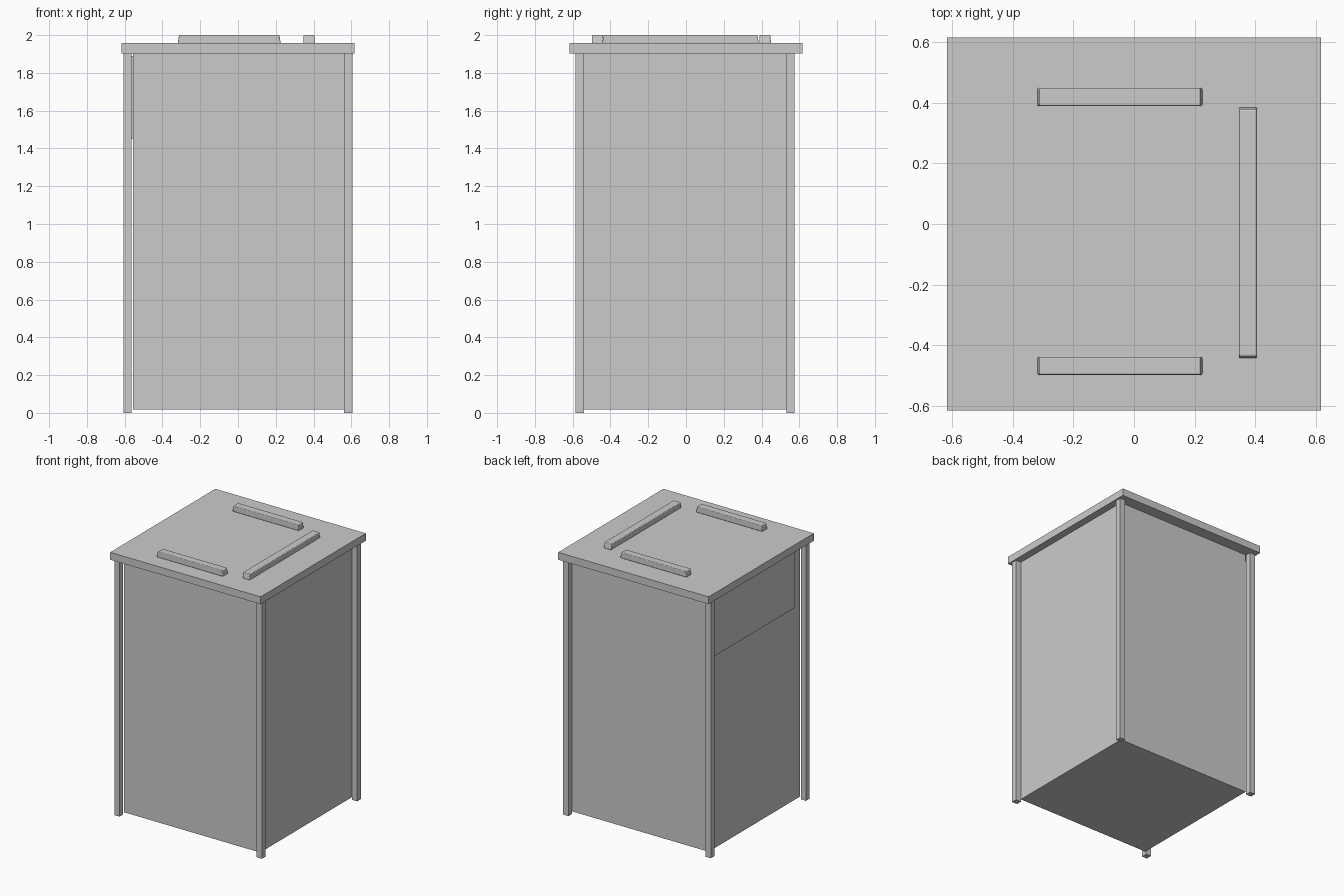
import bpy, bmesh

if "Cube" in bpy.data.objects:
    bpy.data.objects.remove(bpy.data.objects["Cube"])


def block(name, lo, hi, inset=(0, 0), bevel=0):
    """Box between two corners; the top face can be inset in x and y."""
    bm = bmesh.new()
    bmesh.ops.create_cube(bm, size=1)
    for v in bm.verts:
        top = v.co.z > 0
        for i in range(3):
            side = 1 if v.co[i] > 0 else -1
            v.co[i] = hi[i] if side > 0 else lo[i]
            if top and i < 2:
                v.co[i] -= side * inset[i]
    mesh = bpy.data.meshes.new(name)
    bm.to_mesh(mesh)
    bm.free()
    obj = bpy.data.objects.new(name, mesh)
    bpy.context.collection.objects.link(obj)
    if bevel:
        mod = obj.modifiers.new("Soft edges", 'BEVEL')
        mod.width = bevel
        mod.segments = 3
    return obj


# Cabinet body, recessed between the posts
block("cabinet_body", (-0.557, -0.543, 0.019), (0.562, 0.531, 1.903))

# Four corner posts
for side, x0, x1 in (("left", -0.606, -0.563), ("right", 0.562, 0.606)):
    for end, y0, y1 in (("front", -0.584, -0.541), ("back", 0.531, 0.574)):
        block(f"{end}_{side}_post", (x0, y0, 0), (x1, y1, 1.903))

# Thin flap high on the left side
block("side_flap", (-0.566, -0.465, 1.45), (-0.557, 0.48, 1.89))

# Overhanging top slab
block("top_slab", (-0.617, -0.616, 1.903), (0.617, 0.616, 1.958))

# Raised bars on top: tapered, softly rounded
for name, y0, y1 in (("front_top_bar", -0.498, -0.438), ("back_top_bar", 0.389, 0.449)):
    block(name, (-0.319, y0, 1.957), (0.226, y1, 2.0), (0.007, 0.001), 0.005)
block("right_top_bar", (0.346, -0.443, 1.957), (0.406, 0.385, 2.0), (0.001, 0.007), 0.005)
